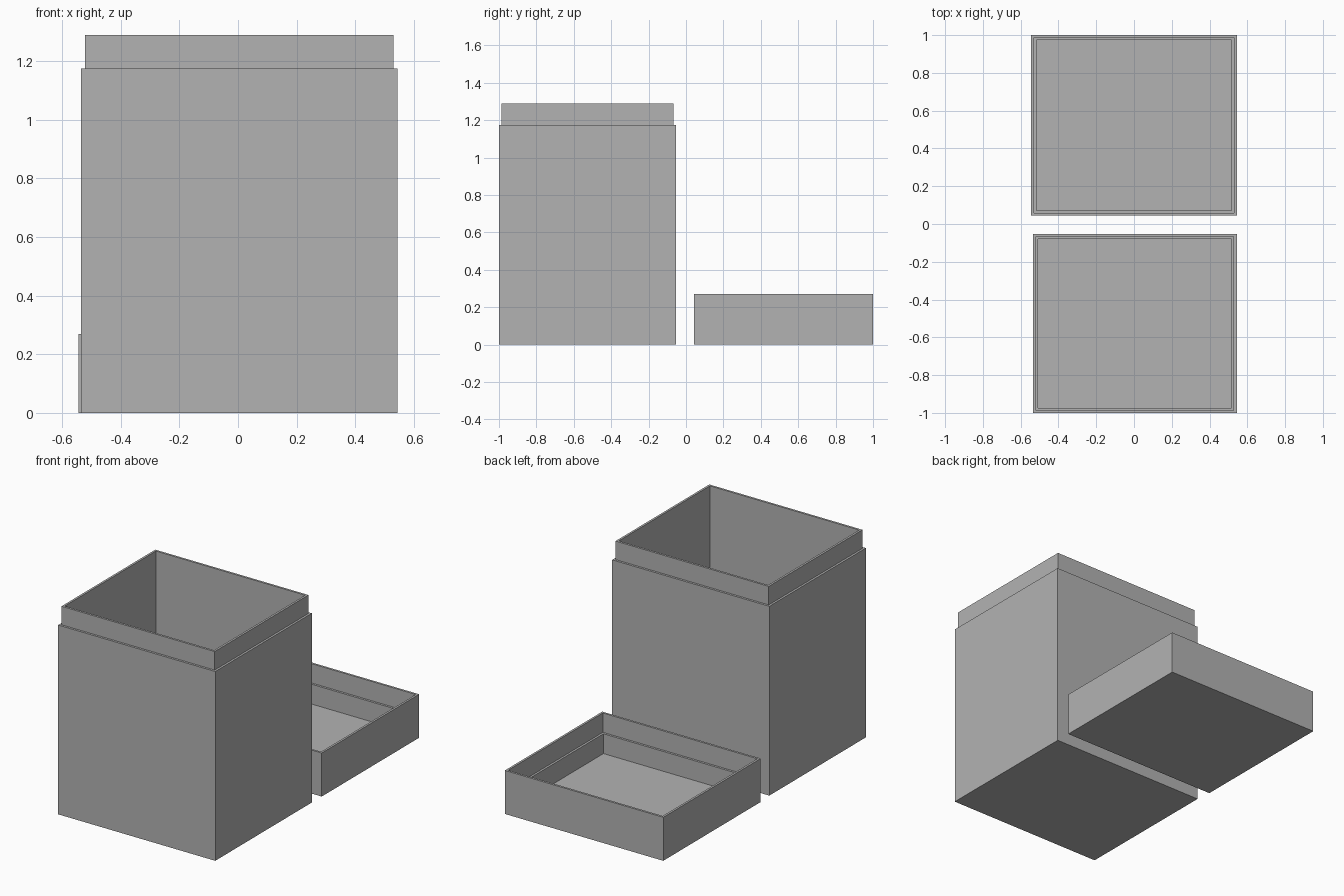
import bpy
import bmesh

cube = bpy.data.objects.get("Cube")
if cube:
    bpy.data.objects.remove(cube, do_unlink=True)

grey = bpy.data.materials.new("plain grey")
grey.use_nodes = True
colour = (0.45, 0.45, 0.45, 1)
grey.diffuse_color = colour
grey.node_tree.nodes["Principled BSDF"].inputs["Base Color"].default_value = colour

STEP = 0.0135       # thickness of the lip, half of the wall
WALL = 2 * STEP


def tray(name, x, y, profile):
    """Sweep a wall profile of (inset, height) around a rectangle, with closed ends."""
    bm = bmesh.new()
    rings = []
    for inset, z in profile:
        x0, x1 = x[0] + inset, x[1] - inset
        y0, y1 = y[0] + inset, y[1] - inset
        corners = [(x0, y0), (x1, y0), (x1, y1), (x0, y1)]
        rings.append([bm.verts.new((cx, cy, z)) for cx, cy in corners])
    for low, high in zip(rings, rings[1:]):
        for i in range(4):
            j = (i + 1) % 4
            bm.faces.new((low[i], low[j], high[j], high[i]))
    bm.faces.new(rings[0][::-1])    # underside
    bm.faces.new(rings[-1])         # inner floor
    bmesh.ops.recalc_face_normals(bm, faces=bm.faces)
    mesh = bpy.data.meshes.new(name)
    bm.to_mesh(mesh)
    bm.free()
    mesh.materials.append(grey)
    obj = bpy.data.objects.new(name, mesh)
    bpy.context.collection.objects.link(obj)
    return obj


# Tall box: outer wall, shoulder, raised lip, hollow inside
tray("box_body", (-0.535, 0.544), (-1, -0.053),
     [(0, 0), (0, 1.175), (STEP, 1.175), (STEP, 1.29), (WALL, 1.29), (WALL, WALL)])

# Upturned lid: outer wall, thin rim, inner ledge for the lip, floor
tray("lid", (-0.544, 0.544), (0.044, 1),
     [(0, 0), (0, 0.27), (STEP, 0.27), (STEP, 0.15), (WALL, 0.15), (WALL, WALL)])
